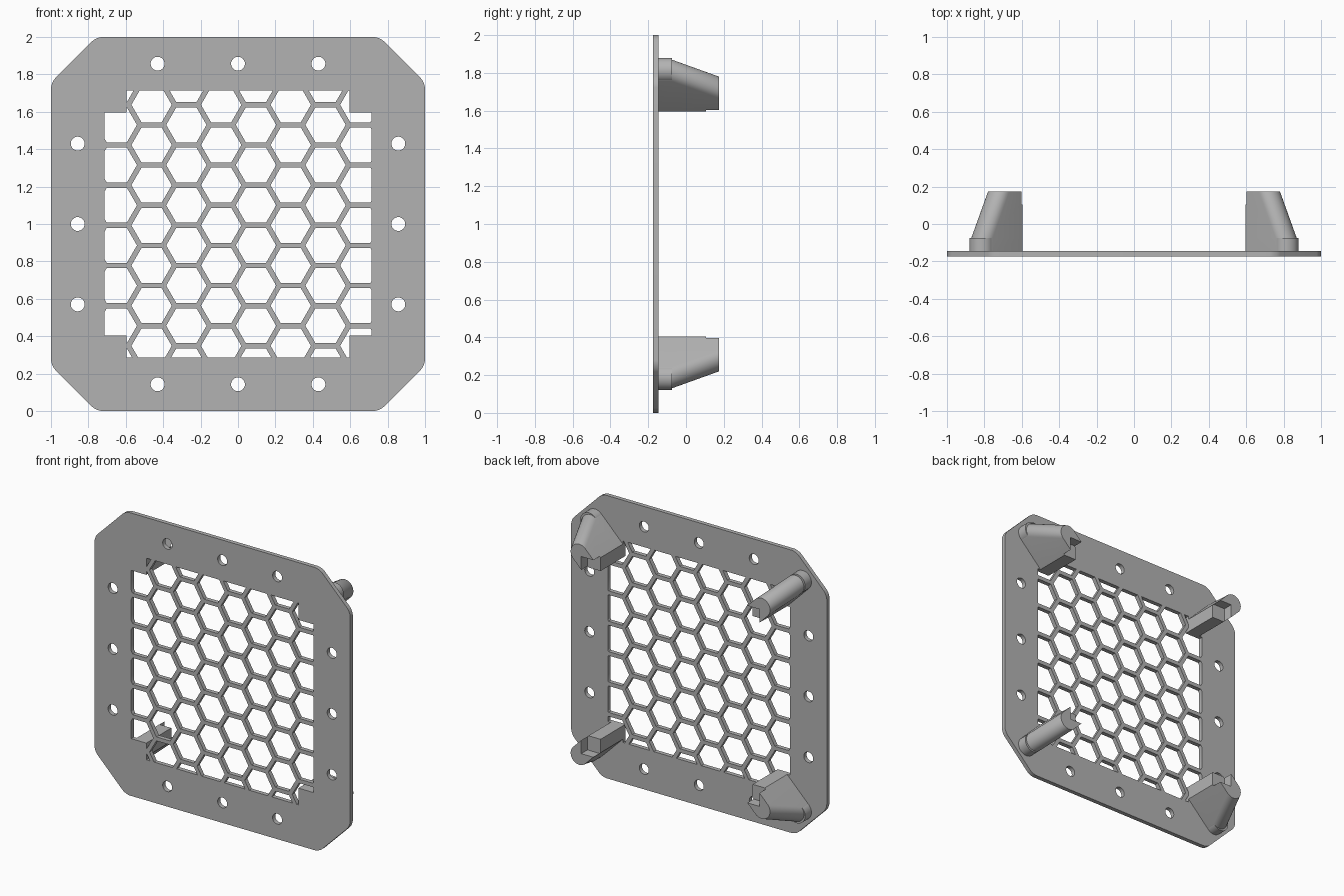
import bpy, bmesh
from math import sin, cos, pi, radians, sqrt

if "Cube" in bpy.data.objects:
    bpy.data.objects.remove(bpy.data.objects["Cube"])

gray = bpy.data.materials.new("plain gray")
gray.use_nodes = True
COLOR = (0.45, 0.45, 0.45, 1)
gray.diffuse_color = COLOR
gray.node_tree.nodes["Principled BSDF"].inputs["Base Color"].default_value = COLOR

FRONT, BACK = -0.175, -0.145      # plate faces
INNER = 0.595                     # inner corner of the posts
WINDOW = 0.713                    # half size of the grille opening


def arc(cx, cz, r, start, end, n):
    return [(cx + r * cos(start + (end - start) * i / n),
             cz + r * sin(start + (end - start) * i / n)) for i in range(n + 1)]


def circle(cx, cz, r, n):
    return arc(cx, cz, r, 0, 2 * pi, n)[:-1]


def loft(bm, layers):
    """Closed solid through (y, outline) layers."""
    rings = [[bm.verts.new((x, y, z)) for x, z in pts] for y, pts in layers]
    for a, b in zip(rings, rings[1:]):
        for i in range(len(a)):
            j = (i + 1) % len(a)
            bm.faces.new((a[i], a[j], b[j], b[i]))
    bm.faces.new(rings[0])
    bm.faces.new(rings[-1])


def make(name, solids, bevel=0):
    bm = bmesh.new()
    for layers in solids:
        loft(bm, layers)
    if bevel:
        edges = [e for e in bm.edges
                 if abs(e.verts[0].co.y - e.verts[1].co.y) > 0.001]
        bmesh.ops.bevel(bm, geom=edges, offset=bevel, segments=6,
                        profile=0.5, affect='EDGES')
    bmesh.ops.recalc_face_normals(bm, faces=bm.faces)
    me = bpy.data.meshes.new(name)
    bm.to_mesh(me)
    bm.free()
    me.materials.append(gray)
    ob = bpy.data.objects.new(name, me)
    ob.location.z = 1
    bpy.context.collection.objects.link(ob)
    return ob


def activate(ob):
    bpy.ops.object.select_all(action='DESELECT')
    ob.select_set(True)
    bpy.context.view_layer.objects.active = ob


def boolean(ob, cutter, operation):
    activate(ob)
    mod = ob.modifiers.new("cut", 'BOOLEAN')
    mod.object, mod.operation, mod.solver = cutter, operation, 'EXACT'
    bpy.ops.object.modifier_apply(modifier=mod.name)
    bpy.data.objects.remove(cutter)


def finish(ob, mirror=False):
    activate(ob)
    if mirror:
        mod = ob.modifiers.new("four corners", 'MIRROR')
        mod.use_axis = (True, False, True)
        bpy.ops.object.modifier_apply(modifier=mod.name)
    bpy.ops.object.shade_smooth_by_angle(angle=radians(30))


# Plate with clipped, rounded corners
c = 0.757
outline = [(1, -c), (1, c), (c, 1), (-c, 1), (-1, c), (-1, -c), (-c, -1), (c, -1)]
plate = make("grille_plate", [[(FRONT, outline), (BACK, outline)]], bevel=0.035)

# Honeycomb openings, limited to the window with solid corners
pitch, bar = 0.2148, 0.028
hex_r = (pitch - bar) / sqrt(3)
hexes = []
for col in range(8):
    x = (col - 3.5) * pitch * sqrt(3) / 2 + 0.003
    for row in range(-4, 5):
        z = (row + (0.5 if col % 2 == 0 else 0)) * pitch - 0.007
        pts = circle(x, z, hex_r, 6)
        hexes.append([(-0.3, pts), (0, pts)])
honeycomb = make("honeycomb_cutter", hexes)
w, i = WINDOW, INNER
cross = [(w, -i), (w, i), (i, i), (i, w), (-i, w), (-i, i),
         (-w, i), (-w, -i), (-i, -i), (-i, -w), (i, -w), (i, -i)]
window = make("window_cutter", [[(-0.22, cross), (-0.1, cross)]])
boolean(honeycomb, window, 'INTERSECT')
boolean(plate, honeycomb, 'DIFFERENCE')

# Three screw holes along each side
holes = []
for along in (-0.43, 0, 0.43):
    for side in (-0.857, 0.857):
        for x, z in ((along, side), (side, along)):
            pts = circle(x, z, 0.037, 32)
            holes.append([(-0.3, pts), (0, pts)])
boolean(plate, make("screw_hole_cutter", holes), 'DIFFERENCE')
finish(plate)

# Leaning corner posts: square inner corner, rounded outer end
R = 0.067


def post_section(centre):
    arm = INNER + R * sqrt(2)
    return ([(INNER, INNER), (arm, INNER)]
            + arc(centre, centre, R, -pi / 4, 3 * pi / 4, 16) + [(INNER, arm)])


posts = make("corner_posts", [[(BACK - 0.005, post_section(0.803)),
                               (-0.075, post_section(0.803)),
                               (0.175, post_section(0.713))]])
# Square seat cut into the tip of each post
seat = [(0.5, 0.5), (0.697, 0.5), (0.697, 0.697), (0.5, 0.697)]
boolean(posts, make("seat_cutter", [[(0.105, seat), (0.3, seat)]]), 'DIFFERENCE')
finish(posts, mirror=True)

# Round pads at the foot of each post
pad = circle(0.813, 0.813, R, 32)
finish(make("post_pads", [[(BACK - 0.005, pad), (-0.075, pad)]]), mirror=True)
